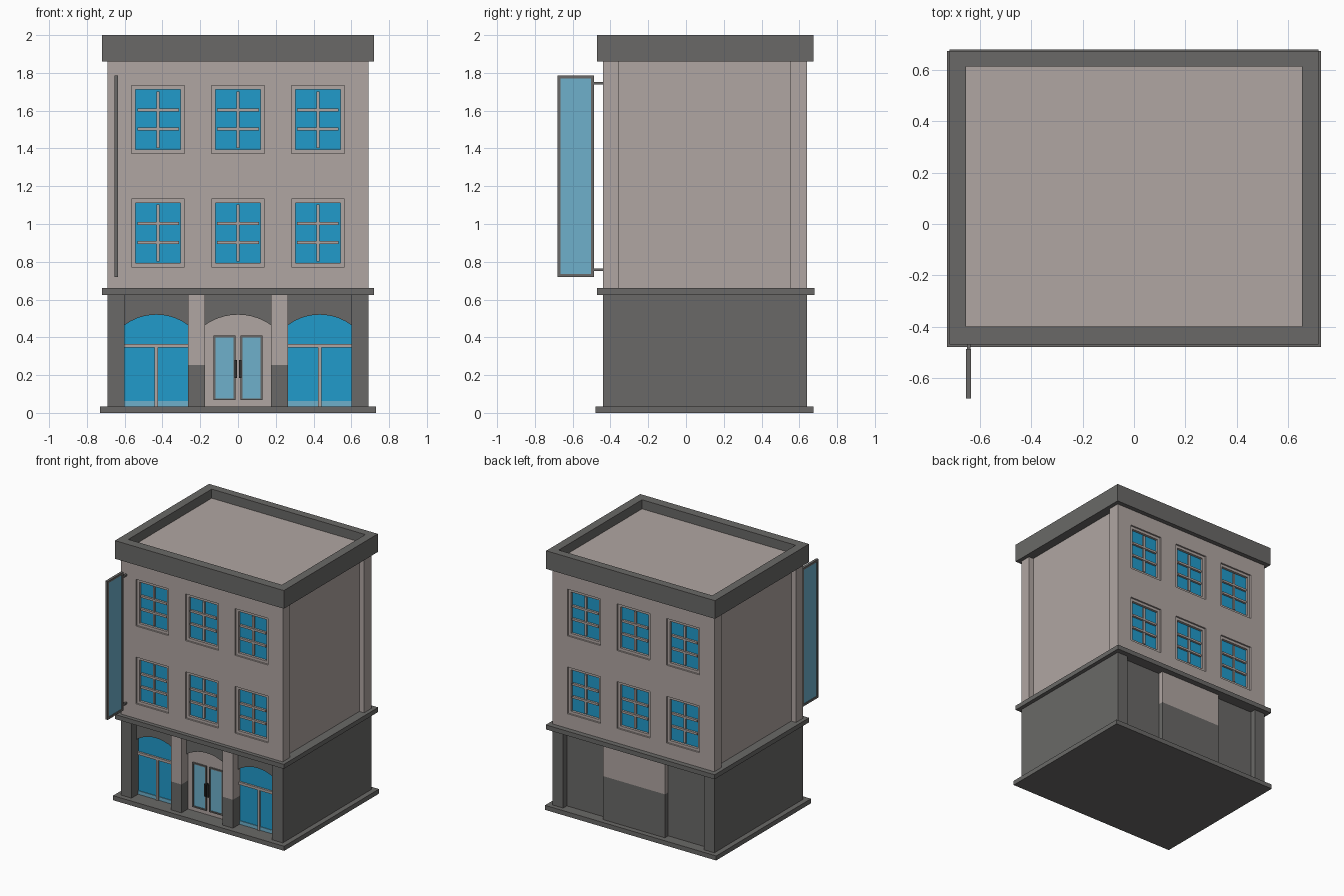
import bpy, bmesh, math
from mathutils import Matrix, Vector

if "Cube" in bpy.data.objects:
    bpy.data.objects.remove(bpy.data.objects["Cube"])


def material(name, rgb):
    m = bpy.data.materials.new(name)
    m.diffuse_color = (*rgb, 1)
    m.use_nodes = True
    m.node_tree.nodes["Principled BSDF"].inputs["Base Color"].default_value = m.diffuse_color
    return m


STONE = material("warm_stone", (0.434, 0.381, 0.361))
DARK = material("dark_grey", (0.144, 0.141, 0.136))
BLUE = material("window_blue", (0.015, 0.328, 0.597))
PALE = material("pale_glass", (0.156, 0.434, 0.597))
BLACK = material("handle_black", (0.03, 0.03, 0.03))


def finish(name, bm, *mats):
    bmesh.ops.recalc_face_normals(bm, faces=bm.faces)
    me = bpy.data.meshes.new(name)
    bm.to_mesh(me)
    bm.free()
    for m in mats:
        me.materials.append(m)
    ob = bpy.data.objects.new(name, me)
    bpy.context.collection.objects.link(ob)
    return ob


def add_box(bm, x0, x1, y0, y1, z0, z1):
    mat = Matrix.Translation(((x0 + x1) / 2, (y0 + y1) / 2, (z0 + z1) / 2)) \
        @ Matrix.Diagonal((x1 - x0, y1 - y0, z1 - z0, 1))
    bmesh.ops.create_cube(bm, size=1, matrix=mat)


def boxes(name, mat, *dims):
    bm = bmesh.new()
    for d in dims:
        add_box(bm, *d)
    return finish(name, bm, mat)


def ring(name, mat, outer, inner, y0, y1):
    """Rectangular frame facing the front."""
    (a, b, c, d), (e, f, g, h) = outer, inner
    return boxes(name, mat, (a, e, y0, y1, c, d), (f, b, y0, y1, c, d),
                 (e, f, y0, y1, c, g), (e, f, y0, y1, h, d))


WIN_X = (-0.423, 0, 0.423)
WIN_Z = (0.9525, 1.5525)
HALF_W, HALF_H = 0.14, 0.18


def facade(name, y, thick, turn):
    """Upper wall slab with stepped window recesses, built facing -y."""
    place = Matrix.Translation((0, y, 0)) @ Matrix.Rotation(turn, 4, 'Z')
    xs = [-0.69] + [c + s * HALF_W for c in WIN_X for s in (-1, 1)] + [0.69]
    zs = [0.66] + [c + s * HALF_H for c in WIN_Z for s in (-1, 1)] + [1.86]
    bm = bmesh.new()
    grid = [[bm.verts.new((x, 0, z)) for x in xs] for z in zs]
    openings = []
    for j in range(len(zs) - 1):
        for i in range(len(xs) - 1):
            f = bm.faces.new((grid[j][i], grid[j][i + 1],
                              grid[j + 1][i + 1], grid[j + 1][i]))
            if i % 2 and j % 2:
                openings.append(f)
    bm.normal_update()
    rim = [e for e in bm.edges if e.is_boundary]
    # casing step, flat casing, then the glass
    for t, d in ((0.0005, -0.012), (0.029, 0), (0.0005, -0.018)):
        bmesh.ops.inset_individual(bm, faces=openings, thickness=t, depth=d)
    for f in openings:
        f.material_index = 1
    # wall thickness and back
    out = bmesh.ops.extrude_edge_only(bm, edges=rim)["geom"]
    bmesh.ops.translate(bm, vec=(0, thick, 0),
                        verts=[v for v in out if isinstance(v, bmesh.types.BMVert)])
    bmesh.ops.holes_fill(bm, edges=[e for e in bm.edges if e.is_boundary], sides=0)
    finish(name, bm, STONE, BLUE).matrix_world = place
    # glazing bars
    bm = bmesh.new()
    for cx in WIN_X:
        for cz in WIN_Z:
            add_box(bm, cx - 0.008, cx + 0.008, 0.018, 0.031, cz - 0.15, cz + 0.15)
            for s in (-0.05, 0.05):
                add_box(bm, cx - 0.11, cx + 0.11, 0.014, 0.031, cz + s - 0.008, cz + s + 0.008)
    finish(name + "_glazing_bars", bm, STONE).matrix_world = place


def arch_points(x0, x1, n=10, spring=0.465, rise=0.055):
    w = (x1 - x0) / 2
    r = (w * w + rise * rise) / (2 * rise)
    a = math.asin(w / r)
    mid = (x0 + x1) / 2
    return [(mid + r * math.sin(t), spring + rise - r + r * math.cos(t))
            for t in (-a + 2 * a * i / n for i in range(n + 1))]


def arch_lintel(name, x0, x1, y0, y1):
    """Flat-topped wall over a shallow arch."""
    bm = bmesh.new()
    pts = [(x1, 0.63), (x0, 0.63)] + arch_points(x0, x1)
    f = bm.faces.new([bm.verts.new((x, y0, z)) for x, z in pts])
    out = bmesh.ops.extrude_face_region(bm, geom=[f])["geom"]
    bmesh.ops.translate(bm, vec=(0, y1 - y0, 0),
                        verts=[v for v in out if isinstance(v, bmesh.types.BMVert)])
    return finish(name, bm, DARK)


# Base, string course, ground floor shell
boxes("base_plinth", DARK, (-0.73, 0.73, -0.48, 0.675, 0, 0.035))
boxes("string_course", DARK, (-0.72, 0.72, -0.47, 0.68, 0.625, 0.66))
boxes("ground_side_walls", DARK, (-0.69, -0.6, -0.44, 0.64, 0.035, 0.625),
      (0.6, 0.69, -0.44, 0.64, 0.035, 0.625))
boxes("ground_core", DARK, (-0.6, 0.6, -0.33, 0.595, 0.035, 0.625))

# Rear centre bay, stone above a dark dado
boxes("rear_bay_lower", DARK, (-0.265, 0.265, 0.59, 0.635, 0.035, 0.37))
boxes("rear_bay_upper", STONE, (-0.265, 0.265, 0.59, 0.635, 0.37, 0.625))

# Shop front: piers, arches, glass
piers = [(-0.265, -0.175), (0.175, 0.265)]
boxes("pier_lower", DARK, *[(a, b, -0.44, -0.33, 0.035, 0.254) for a, b in piers])
boxes("pier_upper", STONE, *[(a, b, -0.44, -0.33, 0.254, 0.625) for a, b in piers])
for side, (x0, x1) in {"left": (-0.6, -0.265), "right": (0.265, 0.6)}.items():
    mid = (x0 + x1) / 2
    arch_lintel(side + "_arch", x0, x1, -0.38, -0.33)
    boxes(side + "_shop_glass", BLUE, (x0, x1, -0.355, -0.325, 0.035, 0.53))
    boxes(side + "_shop_mullions", STONE, (x0, x1, -0.37, -0.35, 0.345, 0.365),
          (mid - 0.009, mid + 0.009, -0.37, -0.35, 0.035, 0.345))
    boxes(side + "_shop_glass_foot", PALE, (x0, x1, -0.36, -0.35, 0.035, 0.062))

# Entrance: stone surround with double doors
arch_lintel("door_arch", -0.175, 0.175, -0.38, -0.33)
boxes("door_wall", STONE, (-0.175, 0.175, -0.36, -0.325, 0.035, 0.53))
for side, s in (("left", -1), ("right", 1)):
    x0, x1 = sorted((s * 0.013, s * 0.13))
    ring(side + "_door_frame", DARK, (x0, x1, 0.067, 0.41),
         (x0 + 0.01, x1 - 0.01, 0.077, 0.40), -0.372, -0.355)
    boxes(side + "_door_glass", PALE, (x0 + 0.01, x1 - 0.01, -0.365, -0.355, 0.077, 0.40))
    h0, h1 = sorted((s * 0.005, s * 0.018))
    boxes(side + "_door_handle", BLACK, (h0, h1, -0.39, -0.355, 0.185, 0.28))

# Upper storeys
boxes("upper_core", STONE, (-0.65, 0.65, -0.375, 0.57, 0.65, 1.87))
facade("front_facade", -0.44, 0.085, 0)
facade("back_facade", 0.64, 0.09, math.pi)

# Parapet and roof
boxes("parapet", DARK, (-0.72, 0.72, -0.47, -0.40, 1.86, 2), (-0.72, 0.72, 0.615, 0.675, 1.86, 2),
      (-0.72, -0.655, -0.40, 0.615, 1.86, 2), (0.655, 0.72, -0.40, 0.615, 1.86, 2))
boxes("parapet_soffit", DARK, (-0.7, 0.7, -0.45, 0.65, 1.86, 1.9))
boxes("roof_deck", STONE, (-0.655, 0.655, -0.40, 0.615, 1.9, 1.93))

# Projecting sign with brackets
boxes("sign_frame", DARK, (-0.655, -0.635, -0.68, -0.664, 0.72, 1.787),
      (-0.655, -0.635, -0.504, -0.488, 0.72, 1.787),
      (-0.655, -0.635, -0.664, -0.504, 0.72, 0.736),
      (-0.655, -0.635, -0.664, -0.504, 1.771, 1.787))
boxes("sign_panel", PALE, (-0.65, -0.64, -0.664, -0.504, 0.736, 1.771))
boxes("sign_brackets", DARK, *[(-0.652, -0.638, -0.488, -0.43, z - 0.007, z + 0.007)
                               for z in (0.758, 1.745)])
